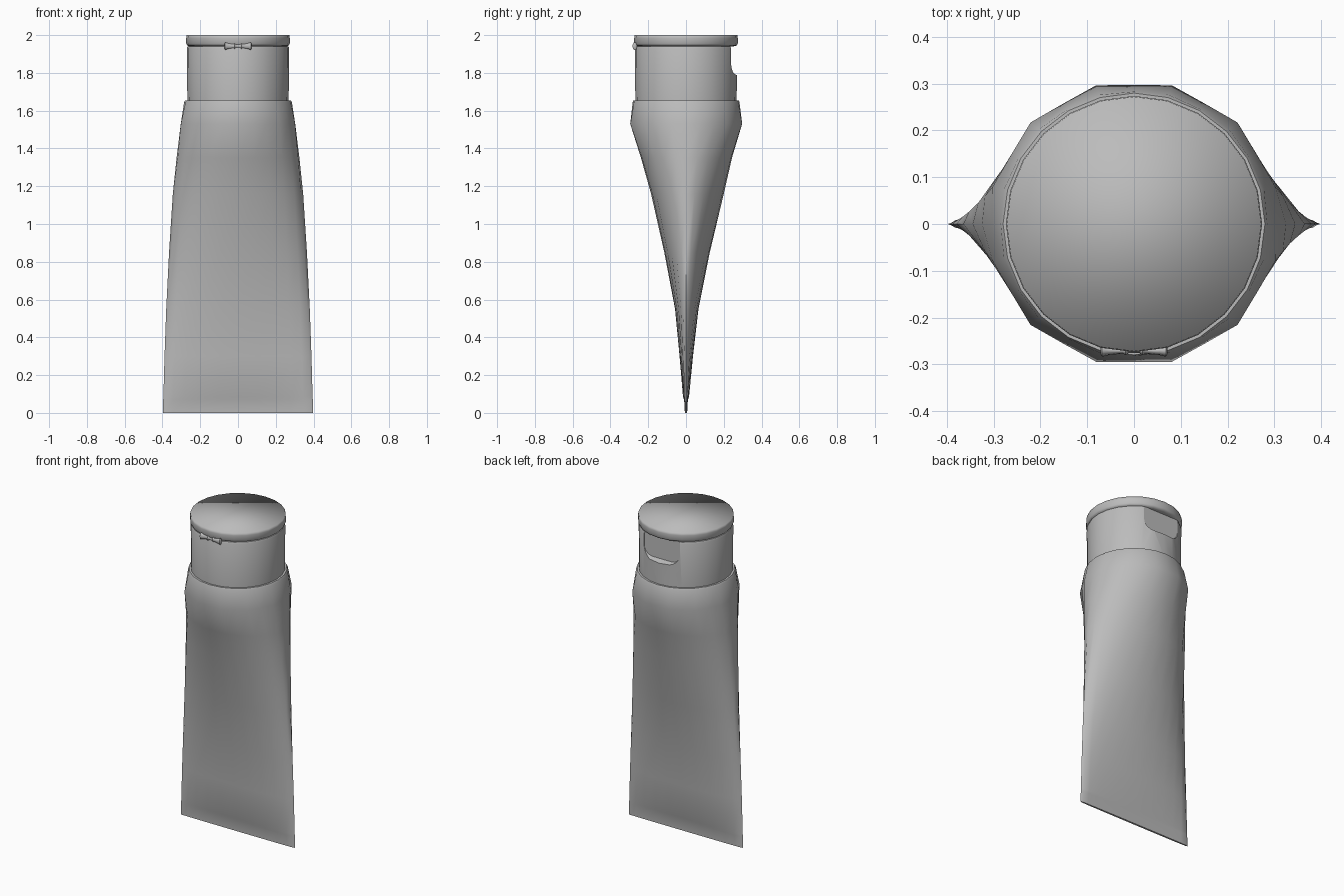
import bpy, bmesh
from math import sin, cos, pi, radians, copysign

cube = bpy.data.objects.get("Cube")
if cube:
    bpy.data.objects.remove(cube)

grey = bpy.data.materials.new("plain grey")
grey.use_nodes = True
grey.diffuse_color = (0.5, 0.5, 0.5, 1)
grey.node_tree.nodes["Principled BSDF"].inputs["Base Color"].default_value = (0.5, 0.5, 0.5, 1)
SIDES = 24


def loft(name, rings, sharp=40):
    """Skin a stack of closed rings, cap both ends and shade smooth."""
    bm = bmesh.new()
    loops = [[bm.verts.new(p) for p in ring] for ring in rings]
    for low, high in zip(loops, loops[1:]):
        for i in range(len(low)):
            j = (i + 1) % len(low)
            bm.faces.new((low[i], low[j], high[j], high[i]))
    bm.faces.new(loops[0][::-1])
    bm.faces.new(loops[-1])
    bmesh.ops.recalc_face_normals(bm, faces=bm.faces)
    mesh = bpy.data.meshes.new(name)
    bm.to_mesh(mesh)
    bm.free()
    obj = bpy.data.objects.new(name, mesh)
    bpy.context.collection.objects.link(obj)
    mesh.materials.append(grey)
    smooth(obj, sharp)
    return obj


def smooth(obj, sharp):
    bpy.ops.object.select_all(action="DESELECT")
    obj.select_set(True)
    bpy.context.view_layer.objects.active = obj
    bpy.ops.object.shade_smooth_by_angle(angle=radians(sharp))


def lathe(profile):
    return [[(r * sin(2 * pi * i / SIDES), r * cos(2 * pi * i / SIDES), z)
             for i in range(SIDES)] for r, z in profile]


def tube_ring(z, half_width, front, back, power, facet):
    """Section that runs from a flat crimp through a lens to a round."""
    ring = []
    for i in range(SIDES):
        a = 2 * pi * i / SIDES
        s = sin(a)
        shrink = facet if i % 2 == 0 else 1
        depth = back if s > 0 else front
        y = copysign(abs(s) ** power, s) * depth if abs(s) > 1e-6 else 0
        ring.append((half_width * cos(a) * shrink, y * shrink, z))
    return ring


# Squeezed tube: height, half width, front depth, back depth, section power, facet
sections = [
    (0, 0.398, 0.006, 0.006, 0.3, 1),
    (0.07, 0.396, 0.010, 0.010, 0.3, 1),
    (0.085, 0.395, 0.016, 0.016, 0.5, 1),
    (0.3, 0.389, 0.034, 0.037, 1, 1),
    (0.55, 0.38, 0.058, 0.066, 1.1, 1),
    (0.85, 0.365, 0.115, 0.126, 1.15, 1),
    (1.16, 0.345, 0.185, 0.20, 1.1, 1),
    (1.35, 0.33, 0.242, 0.247, 1.05, 0.985),
    (1.53, 0.313, 0.305, 0.307, 1, 0.968),
    (1.645, 0.288, 0.285, 0.286, 1, 0.99),
    (1.655, 0.28, 0.28, 0.28, 1, 1),
]
loft("tube_body", [tube_ring(*s) for s in sections], 50)

# Cap base, slightly stepped in from the tube shoulder
cap = loft("cap_base", lathe([(0.268, 1.64), (0.271, 1.93), (0.267, 1.94), (0.255, 1.942)]))

# Thumb recess: round-bottomed cutter through the back of the cap
outline = [(0.125, 1.99), (-0.125, 1.99)]
for side in (-1, 1):
    for k in range(6):
        a = pi / 2 * k / 5
        a = a if side < 0 else pi / 2 - a
        outline.append((side * (0.065 + 0.06 * cos(a)), 1.86 - 0.06 * sin(a)))
inner = [(x, 0.236, z) for x, z in outline]
outer = [(x * 1.05, 0.32, z - 0.03) for x, z in outline]
cutter = loft("recess_cutter", [inner, outer])
cutter.hide_render = True
cut = cap.modifiers.new("recess", "BOOLEAN")
cut.operation = "DIFFERENCE"
cut.solver = "EXACT"
cut.object = cutter
bpy.context.view_layer.objects.active = cap
bpy.ops.object.modifier_apply(modifier=cut.name)
bpy.data.objects.remove(cutter)
smooth(cap, 30)

# Flip lid with a tucked lower edge and soft rim
loft("flip_lid", lathe([(0.255, 1.941), (0.268, 1.945), (0.274, 1.955),
                        (0.274, 1.985), (0.272, 2.0)]), 100)

# Bow-shaped hinge: a flared pin across the front seam
pin = [(0.072, 0.012), (0.068, 0.021), (0.055, 0.016), (0.024, 0.010), (0.018, 0.016), (0.012, 0.008)]
pin = [(-x, r) for x, r in pin] + pin[::-1]
loft("hinge", [[(x, -0.271 + 0.6 * r * cos(pi * i / 5), 1.942 + r * sin(pi * i / 5))
                for i in range(10)] for x, r in pin], 50)
